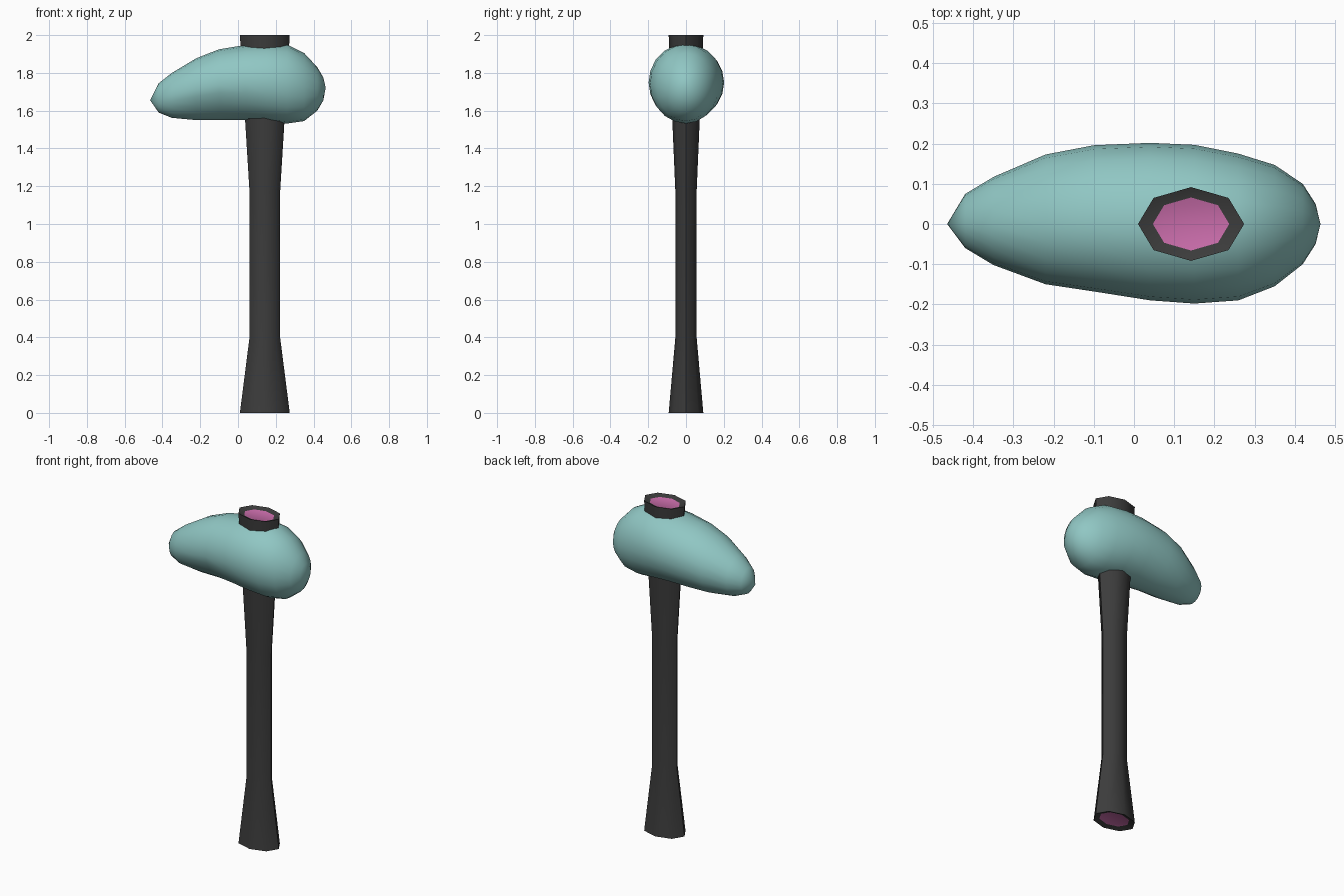
import bpy, bmesh, math

if "Cube" in bpy.data.objects:
    bpy.data.objects.remove(bpy.data.objects["Cube"])


def material(name, rgb):
    m = bpy.data.materials.new(name)
    m.diffuse_color = (*rgb, 1)
    m.use_nodes = True
    m.node_tree.nodes["Principled BSDF"].inputs["Base Color"].default_value = m.diffuse_color
    return m


def finish(bm, name, mats, angle):
    bmesh.ops.recalc_face_normals(bm, faces=bm.faces)
    me = bpy.data.meshes.new(name)
    bm.to_mesh(me)
    bm.free()
    ob = bpy.data.objects.new(name, me)
    bpy.context.collection.objects.link(ob)
    for m in mats:
        me.materials.append(m)
    bpy.ops.object.select_all(action='DESELECT')
    ob.select_set(True)
    bpy.context.view_layer.objects.active = ob
    bpy.ops.object.shade_smooth_by_angle(angle=math.radians(angle))
    return ob


def bridge(bm, rings):
    for a, b in zip(rings, rings[1:]):
        n = len(a)
        for i in range(n):
            j = (i + 1) % n
            bm.faces.new((a[i], a[j], b[j], b[i]))


stone = material("stone_teal", (0.28, 0.57, 0.55))
dark = material("handle_dark", (0.045, 0.045, 0.045))
pink = material("end_pink", (0.58, 0.15, 0.40))

# Handle: flared oval octagon with inset ends (half width in x, height)
CX, RATIO = 0.142, 0.695
bm = bmesh.new()
rings = []
for r, z in [(0.095, 0.012), (0.132, 0), (0.081, 0.40), (0.081, 1.17),
             (0.132, 2.0), (0.095, 1.988)]:
    rings.append([bm.verts.new((CX + r * math.cos(k * math.pi / 4),
                                RATIO * r * math.sin(k * math.pi / 4), z))
                  for k in range(8)])
bridge(bm, rings)
for end in (rings[0], rings[-1]):
    bm.faces.new(end).material_index = 1
finish(bm, "handle", [dark, pink], 50)

# Stone head: x, top z, bottom z, front half width, back half width, front-underside pinch
sections = [
    (-0.42, 1.745, 1.59, 0.06, 0.075, 1.0),
    (-0.35, 1.80, 1.562, 0.102, 0.117, 1.1),
    (-0.22, 1.878, 1.55, 0.15, 0.173, 1.25),
    (-0.10, 1.925, 1.55, 0.168, 0.196, 1.25),
    (0.04, 1.948, 1.55, 0.19, 0.202, 1.1),
    (0.15, 1.955, 1.543, 0.198, 0.197, 1.0),
    (0.26, 1.95, 1.532, 0.19, 0.175, 1.0),
    (0.35, 1.905, 1.545, 0.155, 0.147, 1.0),
    (0.42, 1.83, 1.60, 0.10, 0.10, 1.0),
    (0.452, 1.775, 1.655, 0.05, 0.05, 1.0),
]
N = 20
bm = bmesh.new()
rings = []
for x, top, bot, front, back, pinch in sections:
    mid = (top + bot) / 2
    ring = []
    for k in range(N):
        a = 2 * math.pi * k / N
        c, s = math.cos(a), math.sin(a)
        p = pinch if c < 0 and s < 0 else 1.0
        y = math.copysign(abs(c) ** p, c) * (back if c > 0 else front)
        z = mid + math.copysign(abs(s) ** p, s) * (top - bot) / 2
        ring.append(bm.verts.new((x, y, z)))
    rings.append(ring)
bridge(bm, rings)
for ring, tip in ((rings[0], (-0.465, 0, 1.655)), (rings[-1], (0.464, 0, 1.722))):
    v = bm.verts.new(tip)
    for i in range(N):
        bm.faces.new((ring[i], ring[(i + 1) % N], v))
finish(bm, "stone_head", [stone], 80)
